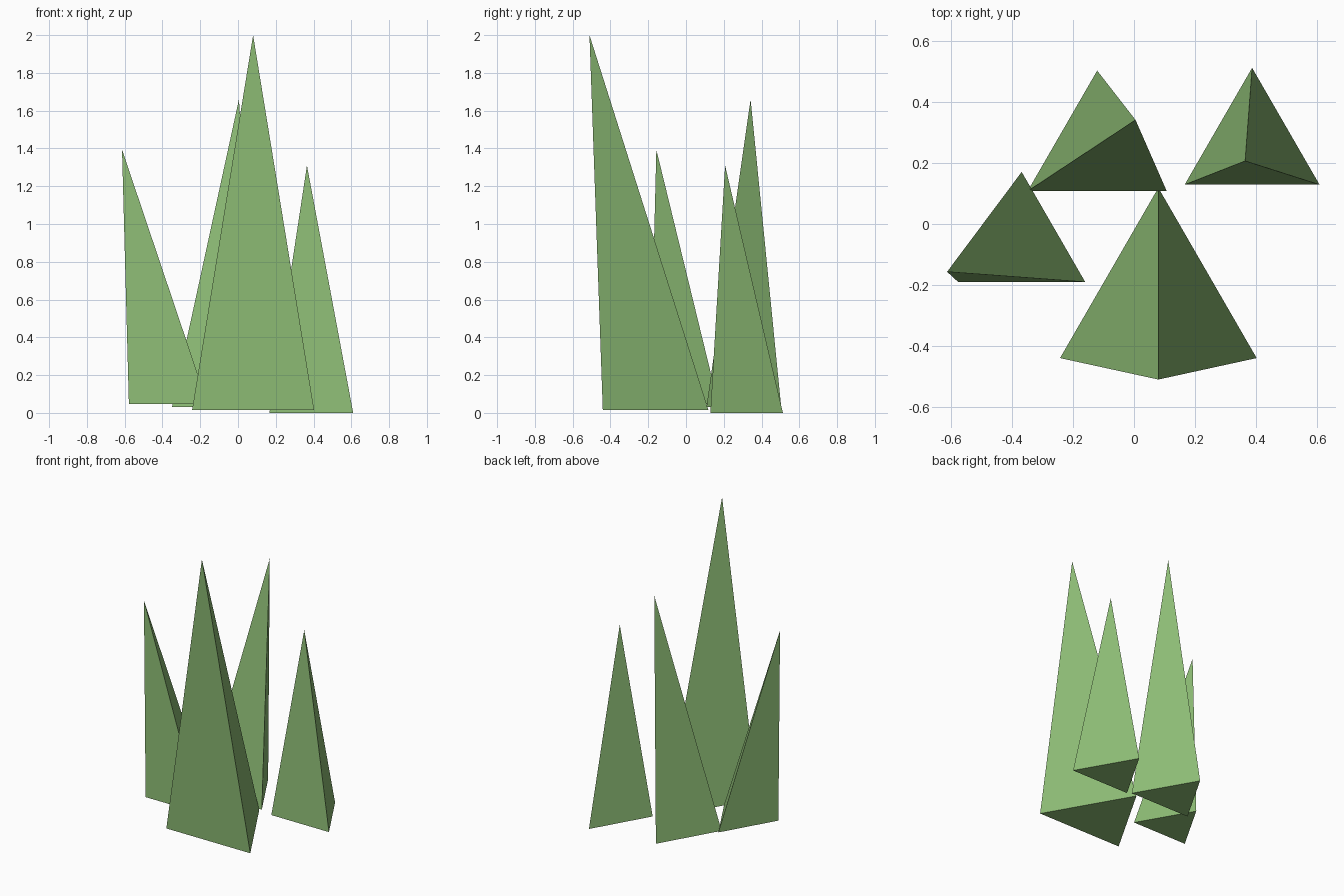
import bpy
import math

if "Cube" in bpy.data.objects:
    bpy.data.objects.remove(bpy.data.objects["Cube"])

green = bpy.data.materials.new("grass_green")
green.diffuse_color = (0.27, 0.51, 0.18, 1)
green.use_nodes = True
green.node_tree.nodes["Principled BSDF"].inputs["Base Color"].default_value = green.diffuse_color


def blade(name, centre, radius, apex):
    """Three-sided spike: equilateral base pointing to +y, with a leaning tip."""
    cx, cy, cz = centre
    verts = []
    for i in range(3):
        a = math.radians(90 + 120 * i)
        verts.append((cx + radius * math.cos(a), cy + radius * math.sin(a), cz))
    verts.append(apex)
    faces = [(2, 1, 0), (0, 1, 3), (1, 2, 3), (2, 0, 3)]
    mesh = bpy.data.meshes.new(name)
    mesh.from_pydata(verts, [], faces)
    mesh.materials.append(green)
    obj = bpy.data.objects.new(name, mesh)
    bpy.context.collection.objects.link(obj)


# Four grass blades
blade("front_blade", (0.08, -0.254, 0.015), 0.373, (0.08, -0.511, 2.0))
blade("left_blade", (-0.369, -0.07, 0.048), 0.241, (-0.614, -0.157, 1.394))
blade("back_blade", (-0.121, 0.24, 0.03), 0.264, (0.005, 0.342, 1.66))
blade("right_blade", (0.388, 0.257, 0.0), 0.256, (0.365, 0.207, 1.31))
